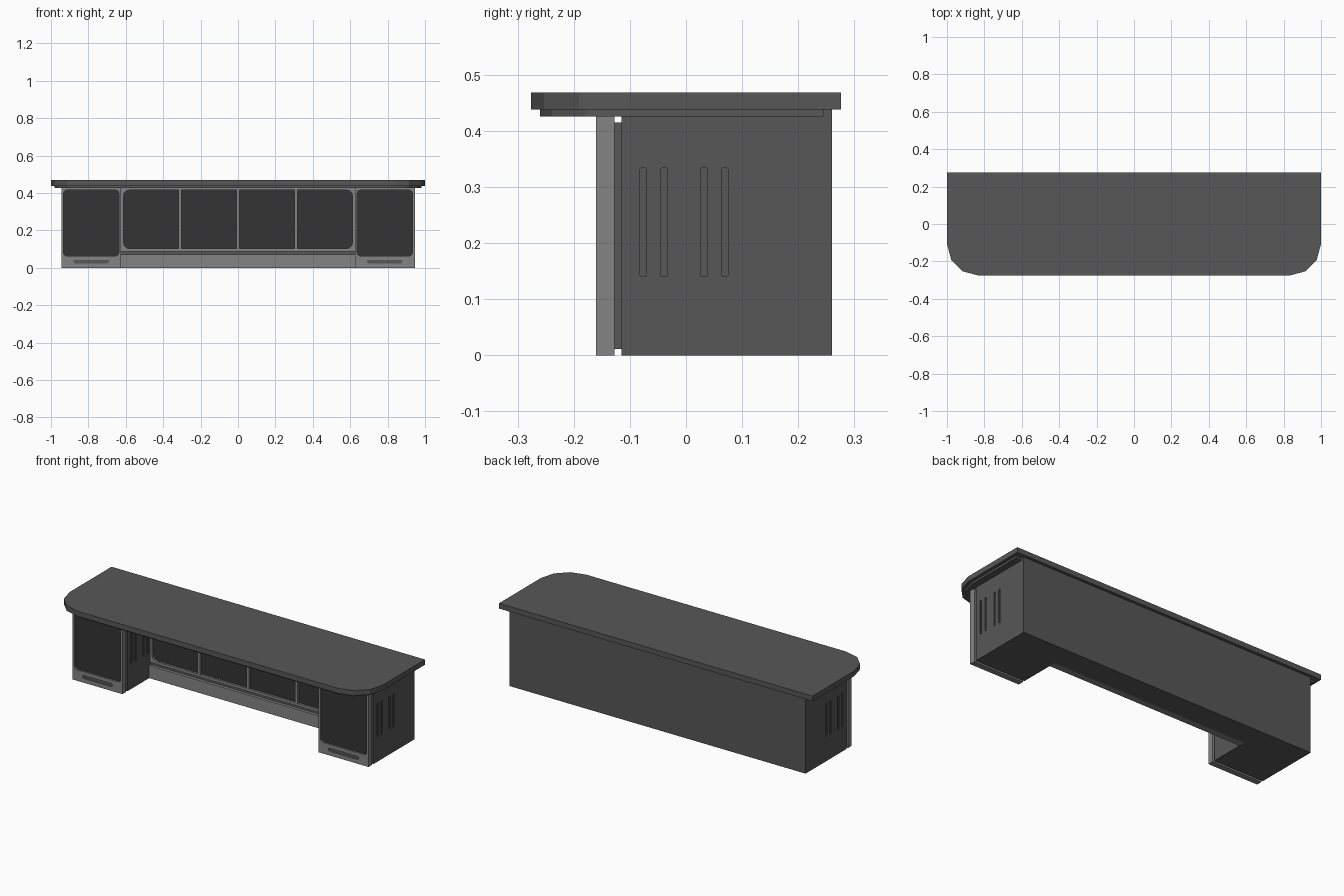
import bpy, bmesh, math

if "Cube" in bpy.data.objects:
    bpy.data.objects.remove(bpy.data.objects["Cube"])

def mat(name, v):
    m = bpy.data.materials.new(name)
    m.diffuse_color = (v, v, v, 1)
    m.use_nodes = True
    m.node_tree.nodes["Principled BSDF"].inputs["Base Color"].default_value = m.diffuse_color
    return m

BODY = mat("charcoal grey", 0.095)
LIGHT = mat("mid grey", 0.23)
DARK = mat("near black", 0.034)

def rounded(a0, a1, b0, b1, r=0, seg=3):
    """Rectangle outline with rounded corners."""
    if r == 0:
        return [(a0, b0), (a1, b0), (a1, b1), (a0, b1)]
    pts = []
    for ca, cb, start in ((a1 - r, b1 - r, 0), (a0 + r, b1 - r, 90),
                          (a0 + r, b0 + r, 180), (a1 - r, b0 + r, 270)):
        for i in range(seg + 1):
            t = math.radians(start + 90 * i / seg)
            pts.append((ca + r * math.cos(t), cb + r * math.sin(t)))
    return pts

def prism(name, outline, axis, lo, hi, material):
    """Extrude a 2D outline along an axis from lo to hi."""
    place = {'x': lambda a, b, c: (c, a, b),
             'y': lambda a, b, c: (a, c, b),
             'z': lambda a, b, c: (a, b, c)}[axis]
    bm = bmesh.new()
    face = bm.faces.new([bm.verts.new(place(a, b, lo)) for a, b in outline])
    ext = bmesh.ops.extrude_face_region(bm, geom=[face])
    delta = place(0, 0, hi - lo)
    bmesh.ops.translate(bm, vec=delta,
                        verts=[v for v in ext['geom'] if isinstance(v, bmesh.types.BMVert)])
    bmesh.ops.recalc_face_normals(bm, faces=bm.faces)
    me = bpy.data.meshes.new(name)
    bm.to_mesh(me)
    bm.free()
    me.materials.append(material)
    ob = bpy.data.objects.new(name, me)
    bpy.context.collection.objects.link(ob)
    return ob

def box(name, x0, x1, y0, y1, z0, z1, material):
    return prism(name, rounded(x0, x1, y0, y1), 'z', z0, z1, material)

def cut(target, cutters):
    """Subtract the cutters, then remove them."""
    bpy.context.view_layer.objects.active = target
    for c in cutters:
        c.hide_render = True
        m = target.modifiers.new("cut", 'BOOLEAN')
        m.operation = 'DIFFERENCE'
        m.solver = 'EXACT'
        m.object = c
        bpy.ops.object.modifier_apply(modifier=m.name)
    for c in cutters:
        bpy.data.objects.remove(c)

def top_outline(hx, y0, y1, r):
    """Desk top outline: square back, rounded front corners."""
    pts = [(hx, y1), (-hx, y1)]
    for cx, start in ((-hx + r, 180), (hx - r, 270)):
        for i in range(4):
            t = math.radians(start + 30 * i)
            pts.append((cx + r * math.cos(t), y0 + r + r * math.sin(t)))
    return pts

# Desk top and the stepped lip beneath it
prism("desk_top", top_outline(1.0, -0.276, 0.276, 0.17), 'z', 0.438, 0.468, BODY)
prism("under_top_lip", top_outline(0.982, -0.26, 0.245, 0.16), 'z', 0.426, 0.438, BODY)

# U-shaped carcass with vent slots on both sides of each pedestal
carcass = prism("carcass", [(-0.945, 0.26), (-0.945, -0.115), (-0.625, -0.115), (-0.625, 0.12),
                            (0.625, 0.12), (0.625, -0.115), (0.945, -0.115), (0.945, 0.26)],
                'z', 0, 0.438, BODY)
slots = []
for x in (-0.945, -0.625, 0.625, 0.945):
    for y in (-0.076, -0.039, 0.032, 0.069):
        slots.append(prism("slot_cutter", rounded(y - 0.006, y + 0.006, 0.14, 0.334, 0.004),
                           'x', x - 0.006, x + 0.006, BODY))
cut(carcass, slots)

# Pedestal fronts: spacer, framed dark panel and kick slot
for s, side in ((-1, "left"), (1, "right")):
    c = s * 0.785
    box(side + "_spacer", c - 0.148, c + 0.148, -0.128, -0.115, 0.011, 0.415, BODY)
    frame = box(side + "_front_frame", c - 0.16, c + 0.16, -0.16, -0.127, 0, 0.426, LIGHT)
    hole = rounded(c - 0.148, c + 0.148, 0.063, 0.415, 0.018)
    slot = rounded(c - 0.095, c + 0.095, 0.024, 0.042, 0.008)
    cut(frame, [prism("panel_cutter", hole, 'y', -0.2, -0.1, LIGHT),
                prism("kick_cutter", slot, 'y', -0.2, -0.15, LIGHT)])
    prism(side + "_front_panel", hole, 'y', -0.15, -0.128, DARK)
    prism(side + "_kick_slot", slot, 'y', -0.154, -0.149, BODY)

# Centre bay: framed opening, dark panels, dividing bars and plinth
centre = box("centre_frame", -0.625, 0.625, 0.09, 0.12, 0.088, 0.43, LIGHT)
opening = rounded(-0.612, 0.612, 0.103, 0.415, 0.03)
cut(centre, [prism("opening_cutter", opening, 'y', 0.05, 0.15, LIGHT)])
prism("centre_panels", opening, 'y', 0.102, 0.12, DARK)
for i in (-1, 0, 1):
    box("dividing_bar", i * 0.311 - 0.008, i * 0.311 + 0.008, 0.088, 0.11, 0.1, 0.418, LIGHT)
box("plinth_groove", -0.625, 0.625, 0.1, 0.12, 0.068, 0.09, BODY)
box("centre_plinth", -0.625, 0.625, 0.083, 0.12, 0, 0.072, LIGHT)
